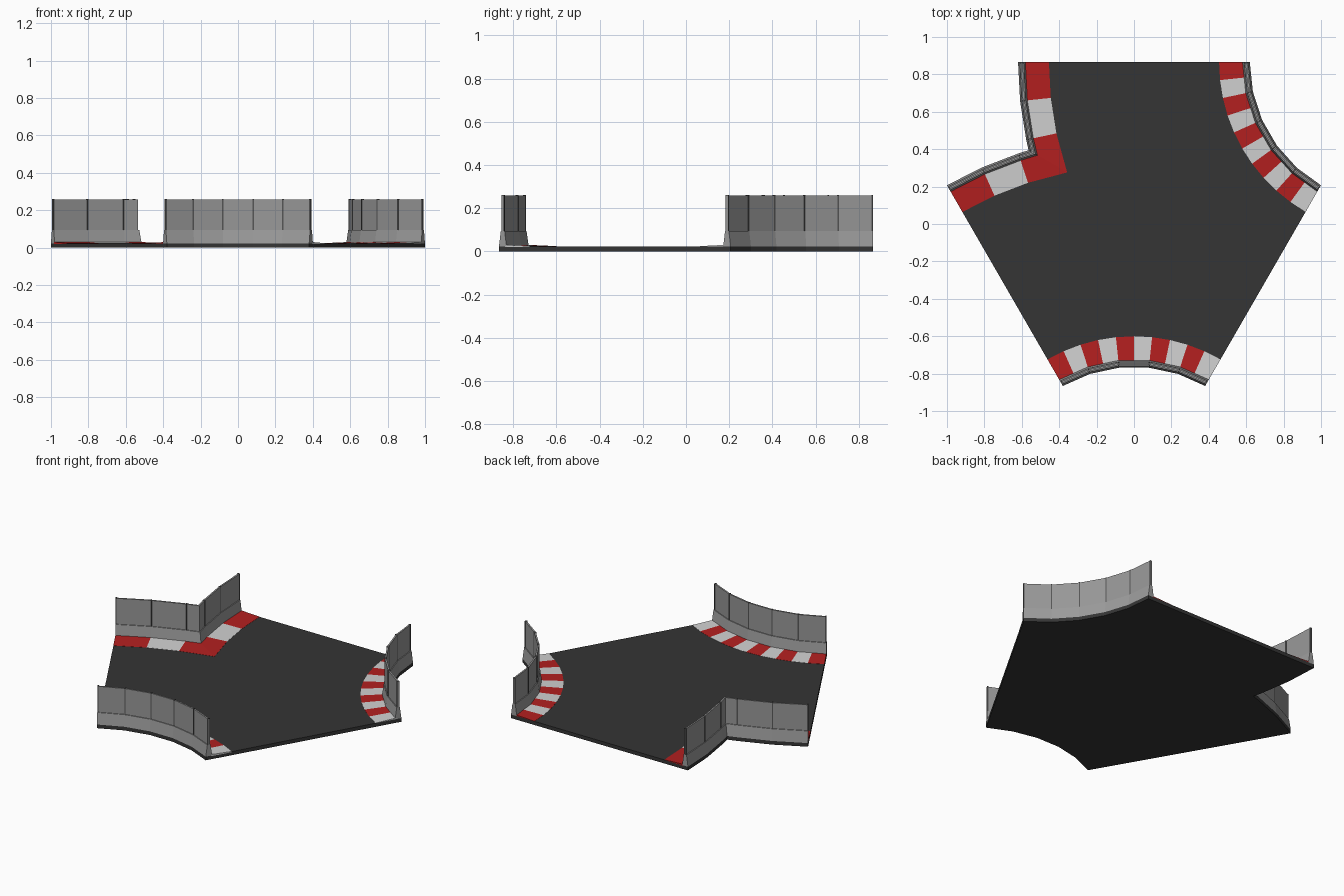
import bpy, bmesh
from math import radians, degrees, cos, sin, acos
from mathutils import Matrix, Vector

cube = bpy.data.objects.get("Cube")
if cube:
    bpy.data.objects.remove(cube, do_unlink=True)


def material(name, rgb):
    m = bpy.data.materials.new(name)
    m.use_nodes = True
    m.diffuse_color = (*rgb, 1)
    bsdf = m.node_tree.nodes["Principled BSDF"]
    bsdf.inputs["Base Color"].default_value = (*rgb, 1)
    bsdf.inputs["Roughness"].default_value = 0.8
    return m


asphalt = material("asphalt", (0.035, 0.035, 0.035))
red = material("kerb red", (0.45, 0.014, 0.014))
white = material("kerb white", (0.63, 0.63, 0.63))
concrete = material("barrier concrete", (0.33, 0.33, 0.33))
panel = material("fence panel", (0.31, 0.31, 0.31))
dark = material("fence post", (0.09, 0.09, 0.09))

# Turn centres of the junction: (x, y, start direction, turning sense)
EAST = (1.38, 0.866, 180, 1)
SOUTH = (0, -1.525, 120, -1)
AXIS = 1.38          # distance from either centre to the mirror line of the sharp corner
CORNER = 99          # any angle past the mirror line is clipped to it
TOP = 0.023          # road surface height


def direction(frame, angle):
    return radians(frame[2] + frame[3] * angle)


def point(frame, r, angle, z=0):
    """Polar point round a turn centre, clipped at the sharp corner's mirror line."""
    if r > AXIS:
        angle = min(angle, 60 - degrees(acos(AXIS / r)))
    a = direction(frame, angle)
    return Vector((frame[0] + r * cos(a), frame[1] + r * sin(a), z))


def finish(name, bm, mats):
    bmesh.ops.remove_doubles(bm, verts=bm.verts, dist=1e-5)
    bmesh.ops.recalc_face_normals(bm, faces=bm.faces)
    mesh = bpy.data.meshes.new(name)
    bm.to_mesh(mesh)
    bm.free()
    for m in mats:
        mesh.materials.append(m)
    obj = bpy.data.objects.new(name, mesh)
    bpy.context.collection.objects.link(obj)
    return obj


def sweep(name, stations, profile, mats, pattern=(0,)):
    """Sweep a closed (radius, height) profile through the stations."""
    bm = bmesh.new()
    rings = [[bm.verts.new(point(f, r, a, z)) for r, z in profile] for f, a in stations]
    n = len(profile)
    for i, (p, q) in enumerate(zip(rings, rings[1:])):
        for k in range(n):
            j = (k + 1) % n
            face = bm.faces.new((p[k], p[j], q[j], q[k]))
            face.material_index = pattern[i % len(pattern)]
    bm.faces.new(rings[0]).material_index = pattern[0]
    bm.faces.new(rings[-1]).material_index = pattern[(len(rings) - 2) % len(pattern)]
    return finish(name, bm, mats)


def posts(name, stations, r):
    bm = bmesh.new()
    for f, a in stations:
        place = Matrix.Translation(point(f, r, a, 0.177)) @ Matrix.Rotation(direction(f, a), 4, "Z")
        bmesh.ops.create_cube(bm, size=1, matrix=place @ Matrix.Diagonal((0.014, 0.007, 0.166, 1)))
    return finish(name, bm, [dark])


def barrier(name, stations, r, post_stations):
    base = [(r - 0.02, TOP), (r + 0.02, TOP), (r + 0.01, 0.095), (r - 0.01, 0.095)]
    fence = [(r - 0.005, 0.094), (r + 0.005, 0.094), (r + 0.005, 0.258), (r - 0.005, 0.258)]
    sweep(name + "_base", stations, base, [concrete])
    sweep(name + "_fence", stations, fence, [panel])
    posts(name + "_posts", post_stations, r)


def kerb(name, stations, track_r, wall_r, pattern):
    wedge = [(track_r, TOP - 0.004), (track_r, TOP + 0.001), (wall_r, 0.03), (wall_r, TOP - 0.004)]
    sweep(name, stations, wedge, [red, white], pattern)


# Road slab: two small rounded sides and one sharp inward corner
small = range(0, 61, 12)
large = (0, 6, 12, CORNER)
outline = [point(EAST, 0.761, a) for a in small]
outline += [point(SOUTH, 0.761, a) for a in reversed(small)]
outline += [point(SOUTH, 2.0, a) for a in large]
outline += [point(EAST, 2.0, a) for a in reversed(large[:-1])]
bm = bmesh.new()
floor = bm.faces.new([bm.verts.new(p) for p in outline])
top = bmesh.ops.extrude_face_region(bm, geom=[floor])["geom"]
bmesh.ops.translate(bm, vec=(0, 0, TOP),
                    verts=[v for v in top if isinstance(v, bmesh.types.BMVert)])
finish("road_slab", bm, [asphalt])

# Rounded sides: barrier and ten-stripe kerb
for side, frame in (("left", EAST), ("front", SOUTH)):
    ends = [0.3, *small[1:-1], 59.7]
    barrier(side + "_barrier", [(frame, a) for a in small], 0.781, [(frame, a) for a in ends])
    kerb(side + "_kerb", [(frame, a) for a in range(0, 61, 6)], 0.925, 0.793, (0, 1))

# Sharp corner: both arms swept in one run through the mitre
corner = [(EAST, a) for a in large] + [(SOUTH, a) for a in reversed(large[:-1])]
corner_posts = [(f, a) for f in (EAST, SOUTH) for a in (0.1, 6, 12)]
barrier("corner_barrier", corner, 1.98, corner_posts)
kerb("corner_kerb", corner, 1.835, 1.968, (0, 1, 0, 0, 1, 0))
